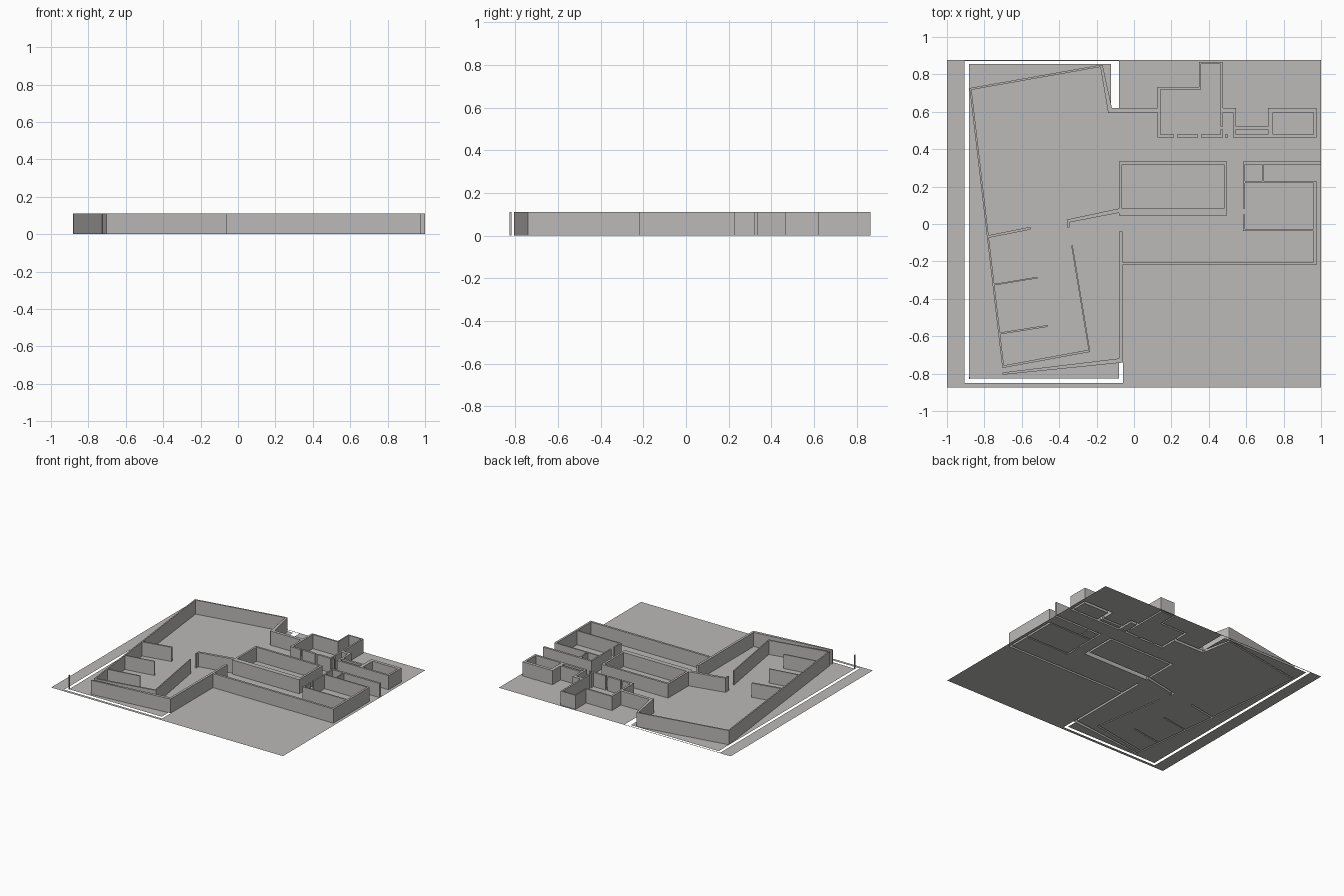
import bpy
import bmesh
from mathutils import Vector
from mathutils.geometry import delaunay_2d_cdt

HEIGHT = 0.11
grey = bpy.data.materials.new("warm_grey")
grey.diffuse_color = (0.50, 0.49, 0.48, 1)


def box(x0, x1, y0, y1):
    return [(x0, y0), (x1, y0), (x1, y1), (x0, y1)]


def strip(x0, y0, x1, y1, width):
    """Straight slanted wall outline around a centre line."""
    a, b = Vector((x0, y0)), Vector((x1, y1))
    d = (b - a).normalized() * width / 2
    n = Vector((-d.y, d.x))
    return [tuple(p) for p in (a - d - n, b + d - n, b + d + n, a - d + n)]


def plan(polys):
    """Merge overlapping outlines into triangles tagged with their source outlines."""
    verts, faces = [], []
    for poly in polys:
        area = sum(p[0] * q[1] - q[0] * p[1] for p, q in zip(poly, poly[1:] + poly[:1]))
        poly = poly if area > 0 else poly[::-1]
        faces.append(list(range(len(verts), len(verts) + len(poly))))
        verts += [Vector(p) for p in poly]
    v, _, f, _, _, tags = delaunay_2d_cdt(verts, [], faces, 1, 1e-5)
    return v, list(zip(f, tags))


def make(name, bm):
    me = bpy.data.meshes.new(name)
    bm.to_mesh(me)
    bm.free()
    me.materials.append(grey)
    bpy.context.collection.objects.link(bpy.data.objects.new(name, me))


def walls(name, polys):
    """Joined walls: flat caps on top, outer sides, open underneath."""
    v, tris = plan(polys)
    tris = [f for f, t in tris if t]
    edges = {(f[i - 1], f[i]) for f in tris for i in range(len(f))}
    bm = bmesh.new()
    low = [bm.verts.new((p.x, p.y, 0)) for p in v]
    top = [bm.verts.new((p.x, p.y, HEIGHT)) for p in v]
    for f in tris:
        bm.faces.new([top[i] for i in f])
    for a, b in edges:
        if (b, a) not in edges:
            bm.faces.new((low[a], low[b], top[b], top[a]))
    bmesh.ops.delete(bm, geom=[p for p in bm.verts if not p.link_faces], context='VERTS')
    make(name, bm)


# Large slanted hall on the west side, with its partitions
west_hall = [
    strip(-0.874, 0.722, -0.700, -0.760, 0.010),
    strip(-0.874, 0.722, -0.180, 0.845, 0.011),
    [(-0.182, 0.850), (-0.168, 0.850), (-0.118, 0.620), (-0.138, 0.594)],
    [(-0.703, -0.757), (-0.703, -0.770), (-0.235, -0.684), (-0.235, -0.671)],
    strip(-0.331, -0.118, -0.239, -0.675, 0.008),
    strip(-0.778, -0.067, -0.560, -0.024, 0.014),
    strip(-0.752, -0.325, -0.520, -0.287, 0.008),
    strip(-0.722, -0.586, -0.467, -0.546, 0.010),
]
# Rooms along the north side
north_rooms = [
    box(-0.138, 0.142, 0.596, 0.620),
    box(0.126, 0.142, 0.463, 0.733),
    box(0.126, 0.358, 0.720, 0.733),
    box(0.348, 0.358, 0.720, 0.865),
    box(0.348, 0.476, 0.856, 0.865),
    box(0.463, 0.476, 0.521, 0.865),
    box(0.463, 0.476, 0.463, 0.505),
    box(0.126, 0.214, 0.463, 0.479),
    box(0.230, 0.342, 0.463, 0.479),
    box(0.358, 0.476, 0.463, 0.479),
    box(0.487, 0.503, 0.463, 0.479),
    box(0.476, 0.545, 0.596, 0.620),
    box(0.529, 0.545, 0.463, 0.620),
    box(0.545, 0.717, 0.505, 0.521),
    box(0.529, 0.976, 0.463, 0.479),
    box(0.717, 0.743, 0.463, 0.620),
    box(0.717, 0.976, 0.596, 0.620),
    box(0.960, 0.976, 0.463, 0.620),
]
# Closed central room with its slanted wing wall
centre_room = [
    box(-0.080, 0.497, 0.318, 0.334),
    box(-0.080, 0.497, 0.045, 0.083),
    box(-0.080, -0.064, 0.045, 0.334),
    box(0.481, 0.497, 0.045, 0.334),
    [(-0.080, 0.083), (-0.357, 0.024), (-0.357, 0.006), (-0.080, 0.060)],
    box(-0.357, -0.346, -0.019, 0.024),
]
# East rooms and the long south-side wall
east_rooms = [
    box(0.583, 0.594, 0.083, 0.334),
    box(0.583, 0.594, -0.037, 0.051),
    box(0.583, 1.000, 0.318, 0.334),
    box(0.684, 0.693, 0.225, 0.325),
    box(0.583, 0.976, 0.219, 0.229),
    box(0.960, 0.976, -0.219, 0.229),
    box(0.583, 0.965, -0.037, -0.027),
    box(-0.080, 0.976, -0.219, -0.202),
    box(-0.080, -0.062, -0.741, -0.040),
    [(-0.062, -0.741), (-0.062, -0.719), (-0.080, -0.719), (-0.703, -0.794), (-0.703, -0.806)],
]
# Tiny stub at the floor corner
corner_stub = [box(-0.882, -0.878, -0.828, -0.817)]

groups = {"west_hall_walls": west_hall, "north_room_walls": north_rooms,
          "centre_room_walls": centre_room, "east_room_walls": east_rooms,
          "corner_stub": corner_stub}
for name, polys in groups.items():
    walls(name, polys)

# Floor sheet, cut by the open slits and by the wall footprints
gaps = [
    box(-0.905, -0.881, -0.850, 0.872),
    box(-0.905, -0.080, 0.855, 0.872),
    box(-0.123, -0.080, 0.620, 0.872),
    box(-0.905, -0.060, -0.850, -0.825),
    box(-0.080, -0.060, -0.850, -0.741),
]
verts, tris = plan([box(-1, 1, -0.874, 0.878)] + gaps + sum(groups.values(), []))
floor = bmesh.new()
pts = [floor.verts.new((p.x, p.y, 0)) for p in verts]
for f, tags in tris:
    if list(tags) == [0]:
        floor.faces.new([pts[i] for i in f])
bmesh.ops.delete(floor, geom=[p for p in floor.verts if not p.link_faces], context='VERTS')
make("floor", floor)
